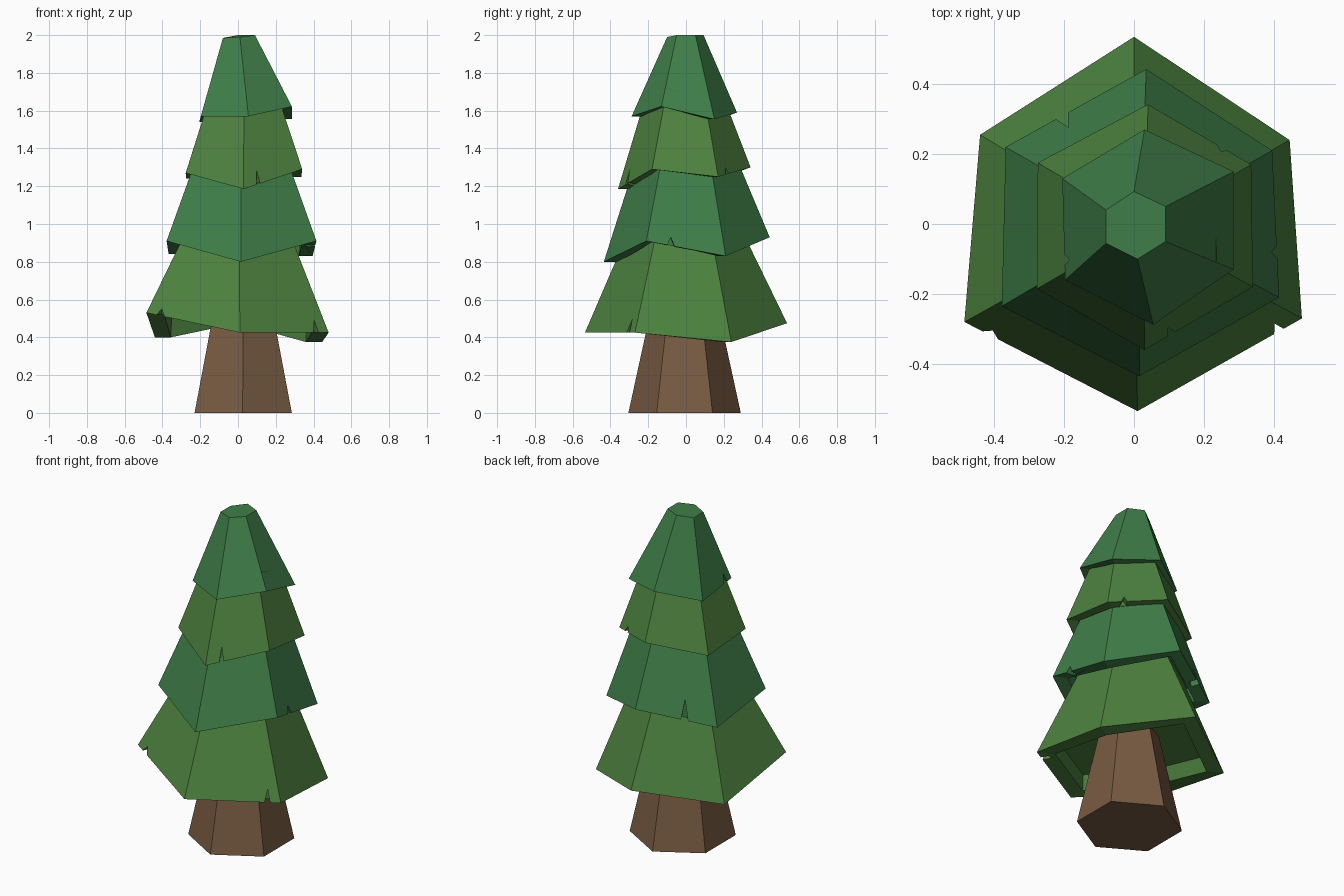
import bpy, bmesh
from mathutils import Vector

if "Cube" in bpy.data.objects:
    bpy.data.objects.remove(bpy.data.objects["Cube"])


def material(name, color):
    m = bpy.data.materials.new(name)
    m.diffuse_color = (*color, 1)
    m.use_nodes = True
    m.node_tree.nodes["Principled BSDF"].inputs["Base Color"].default_value = m.diffuse_color
    return m


def loft(name, rings, mat):
    """Closed solid through a series of six-sided rings."""
    bm = bmesh.new()
    loops = [[bm.verts.new(p) for p in ring] for ring in rings]
    for a, b in zip(loops, loops[1:]):
        for i in range(len(a)):
            j = (i + 1) % len(a)
            bm.faces.new((a[i], a[j], b[j], b[i]))
    bm.faces.new(loops[0])
    bm.faces.new(loops[-1])
    bmesh.ops.recalc_face_normals(bm, faces=bm.faces)
    mesh = bpy.data.meshes.new(name)
    bm.to_mesh(mesh)
    bm.free()
    ob = bpy.data.objects.new(name, mesh)
    bpy.context.collection.objects.link(ob)
    mesh.materials.append(mat)
    return ob


def scaled(ring, s, dz=0.0, z=None):
    c = sum((Vector(p) for p in ring), Vector()) / len(ring)
    return [(c.x + (p[0] - c.x) * s, c.y + (p[1] - c.y) * s,
             p[2] + dz if z is None else z) for p in ring]


def cut_notch(ob, ring, side, t, w, h, depth=0.05):
    """V-shaped nick in the lower edge of one side."""
    a, b = Vector(ring[side]), Vector(ring[(side + 1) % 6])
    along = (b - a).normalized()
    inward = Vector((-along.y, along.x, 0)).normalized()
    p, up = a.lerp(b, t), Vector((0, 0, 1))
    tri = [p - along * w * 0.6 - up * 0.04, p + along * w * 0.6 - up * 0.04, p + up * h]
    cutter = loft("notch_cutter", [[q - inward * 0.06 for q in tri],
                                   [q + inward * depth for q in tri]], ob.data.materials[0])
    cutter.hide_render = True
    mod = ob.modifiers.new("notch", 'BOOLEAN')
    mod.operation, mod.solver, mod.object = 'DIFFERENCE', 'EXACT', cutter
    bpy.context.view_layer.objects.active = ob
    bpy.ops.object.modifier_apply(modifier=mod.name)
    bpy.data.objects.remove(cutter)


light = material("light_needles", (0.075, 0.225, 0.05))
deep = material("deep_needles", (0.05, 0.21, 0.065))
bark = material("bark", (0.19, 0.105, 0.055))

# Trunk
base = [(0.025, -0.305, 0), (0.285, -0.155, 0), (0.285, 0.14, 0),
        (0.025, 0.29, 0), (-0.23, 0.14, 0), (-0.23, -0.155, 0)]
loft("trunk", [base, scaled(base, 0.56, z=0.6)], bark)

# Foliage tiers: lower rim (counter-clockwise from the front), top ring, notches
rims = [
    [(0.01, -0.535, 0.425), (0.48, -0.27, 0.425), (0.445, 0.24, 0.375),
     (0.0, 0.535, 0.475), (-0.44, 0.255, 0.40), (-0.485, -0.28, 0.53)],
    [(0.015, -0.435, 0.80), (0.415, -0.21, 0.91), (0.395, 0.21, 0.83),
     (0.035, 0.443, 0.93), (-0.367, 0.22, 0.84), (-0.378, -0.235, 0.91)],
    [(0.03, -0.36, 0.185 + 1), (0.34, -0.18, 1.29), (0.335, 0.17, 1.25),
     (0.04, 0.342, 1.30), (-0.275, 0.175, 1.24), (-0.277, -0.185, 1.27)],
    [(0.055, -0.288, 1.57), (0.285, -0.13, 1.622), (0.285, 0.15, 1.555),
     (0.03, 0.27, 1.59), (-0.205, 0.13, 1.54), (-0.197, -0.16, 1.57)],
]
tip = [(0.01, -0.10, 1.99), (0.09, -0.05, 2.0), (0.09, 0.05, 2.0),
       (0.0, 0.093, 2.0), (-0.08, 0.04, 1.985), (-0.08, -0.055, 1.985)]
tops = [scaled(rims[0], 0.53, z=1.0), scaled(rims[1], 0.575, z=1.38),
        scaled(rims[2], 0.58, z=1.68), tip]
notches = [
    [(0, 0.86, 0.04, 0.07), (5, 0.15, 0.09, 0.035)],
    [(1, 0.31, 0.06, 0.045), (3, 0.6, 0.045, 0.11)],
    [(0, 0.25, 0.03, 0.08), (2, 0.28, 0.06, 0.035)],
    [(4, 0.8, 0.05, 0.05)],
]
for n, (rim, top, nicks) in enumerate(zip(rims, tops, notches)):
    inner = scaled(rim, 0.81)
    tier = loft(f"foliage_tier_{n + 1}",
                [top, rim, inner, scaled(rim, 0.80, dz=0.1)], deep if n % 2 else light)
    for side, t, w, h in nicks:
        cut_notch(tier, rim, side, t, w, h)
